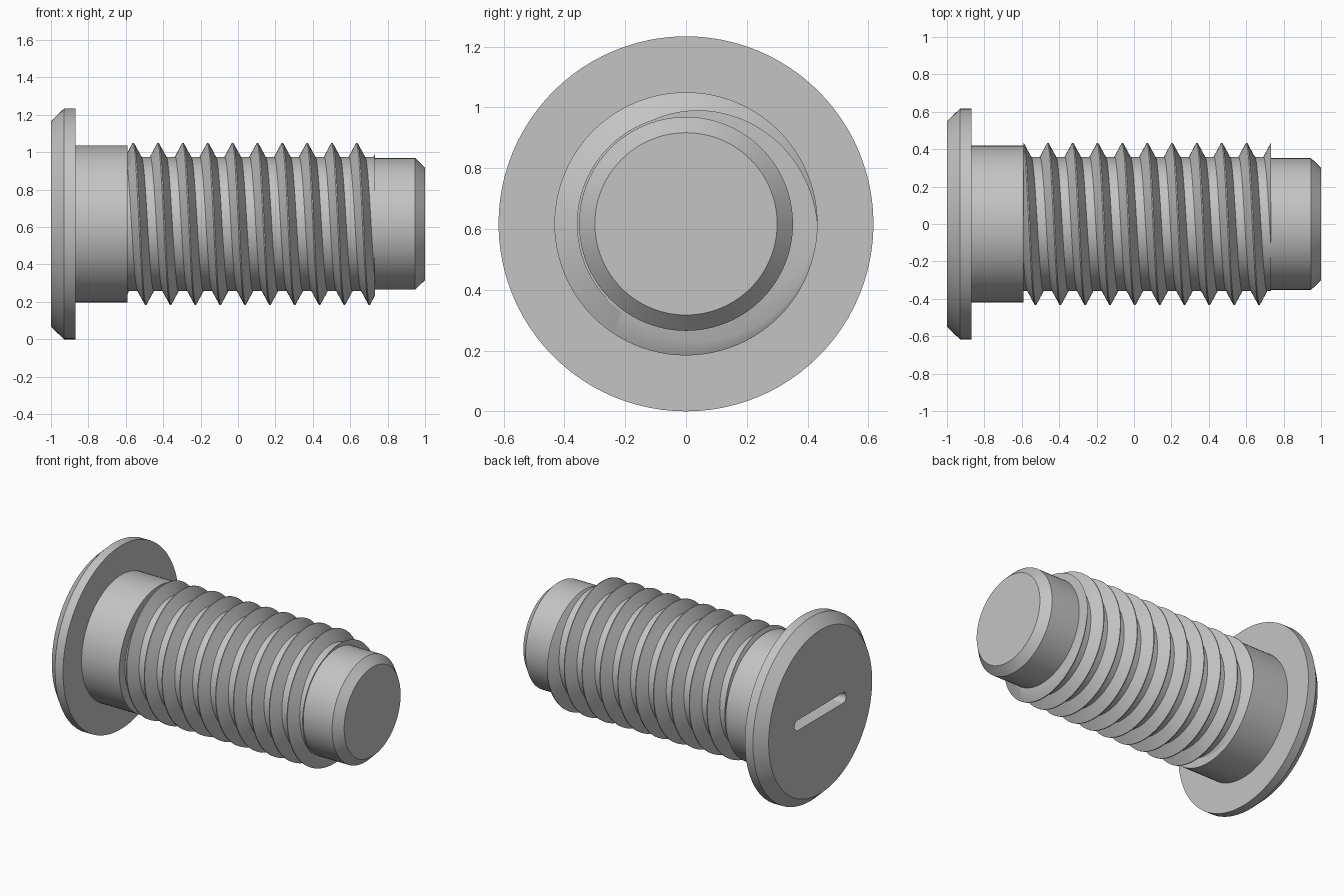
import bpy, bmesh
from math import sin, cos, pi, radians

AXIS_Z = 0.617      # height of the screw axis
SEG = 96            # steps around one turn
PITCH = 0.1328
THREAD_START, THREAD_END = -0.59, 0.732

if "Cube" in bpy.data.objects:
    bpy.data.objects.remove(bpy.data.objects["Cube"], do_unlink=True)

steel = bpy.data.materials.new("plain grey steel")
steel.use_nodes = True
GREY = (0.55, 0.55, 0.55, 1)
steel.diffuse_color = GREY
steel.node_tree.nodes["Principled BSDF"].inputs["Base Color"].default_value = GREY


def around(x, r, angle):
    """Point at radius r around the screw axis."""
    return (x, r * cos(angle), AXIS_Z + r * sin(angle))


def finish(bm, name):
    bmesh.ops.recalc_face_normals(bm, faces=bm.faces)
    mesh = bpy.data.meshes.new(name)
    bm.to_mesh(mesh)
    bm.free()
    mesh.materials.append(steel)
    obj = bpy.data.objects.new(name, mesh)
    bpy.context.collection.objects.link(obj)
    return obj


def activate(obj):
    bpy.ops.object.select_all(action="DESELECT")
    obj.select_set(True)
    bpy.context.view_layer.objects.active = obj


def smooth(obj):
    activate(obj)
    bpy.ops.object.shade_smooth_by_angle(angle=radians(30))


def lathe(name, profile):
    """Closed solid turned around the screw axis from (x, radius) points."""
    bm = bmesh.new()
    rings = [[bm.verts.new(around(x, r, 2 * pi * i / SEG)) for i in range(SEG)]
             for x, r in profile]
    for a, b in zip(rings, rings[1:]):
        for i in range(SEG):
            j = (i + 1) % SEG
            bm.faces.new((a[i], a[j], b[j], b[i]))
    bm.faces.new(rings[0])
    bm.faces.new(rings[-1])
    return finish(bm, name)


def slot_cutter(half_length, radius, depth):
    """Round-ended bar lying across the head."""
    bm = bmesh.new()
    outline = []
    for side in (1, -1):
        for i in range(17):
            a = side * pi / 2 - pi / 2 - pi / 2 + pi * i / 16
            if side == 1:
                a = -pi / 2 + pi * i / 16
            else:
                a = pi / 2 + pi * i / 16
            outline.append((side * (half_length - radius) + radius * cos(a), radius * sin(a)))
    base = bm.faces.new([bm.verts.new((-1.1, y, AXIS_Z + z)) for y, z in outline])
    out = bmesh.ops.extrude_face_region(bm, geom=[base])
    moved = [v for v in out["geom"] if isinstance(v, bmesh.types.BMVert)]
    bmesh.ops.translate(bm, verts=moved, vec=(0.1 + depth, 0, 0))
    return finish(bm, "slot_cutter")


# Chamfered head and shoulder in one turned piece
head = lathe("head_and_shoulder", [(-1, 0.55), (-0.93, 0.617), (-0.87, 0.617),
                                   (-0.87, 0.42), (THREAD_START, 0.42)])

# Driver slot
cutter = slot_cutter(0.275, 0.035, 0.11)
cutter.hide_render = True
cut = head.modifiers.new("slot", "BOOLEAN")
cut.operation = "DIFFERENCE"
cut.solver = "EXACT"
cut.object = cutter
activate(head)
bpy.ops.object.modifier_apply(modifier=cut.name)
bpy.data.objects.remove(cutter, do_unlink=True)
smooth(head)

# Helical thread: a ridge section swept past both ends, then trimmed and capped
ridge = [(-0.043, 0.359), (-0.003, 0.433), (0.003, 0.433), (0.043, 0.359)]
bm = bmesh.new()
rows = []
for i in range(-2 * SEG, 12 * SEG + 1):
    x = -0.593 + PITCH * i / SEG
    rows.append([bm.verts.new(around(x + dx, r, 2 * pi * i / SEG)) for dx, r in ridge])
for i in range(len(rows) - 1):
    a, b = rows[i], rows[i + 1]
    for k in range(3):
        bm.faces.new((a[k], b[k], b[k + 1], a[k + 1]))
    if i + 1 + SEG < len(rows):     # valley to the next turn
        bm.faces.new((a[3], b[3], rows[i + 1 + SEG][0], rows[i + SEG][0]))
for x, direction in ((THREAD_START, -1), (THREAD_END, 1)):
    bmesh.ops.bisect_plane(bm, geom=bm.verts[:] + bm.edges[:] + bm.faces[:], dist=1e-6,
                           plane_co=(x, 0, 0), plane_no=(direction, 0, 0), clear_outer=True)
bmesh.ops.holes_fill(bm, edges=[e for e in bm.edges if e.is_boundary], sides=0)
smooth(finish(bm, "thread"))

# Plain chamfered tip
smooth(lathe("tip", [(THREAD_END - 0.01, 0.352), (0.947, 0.352), (1, 0.3)]))
